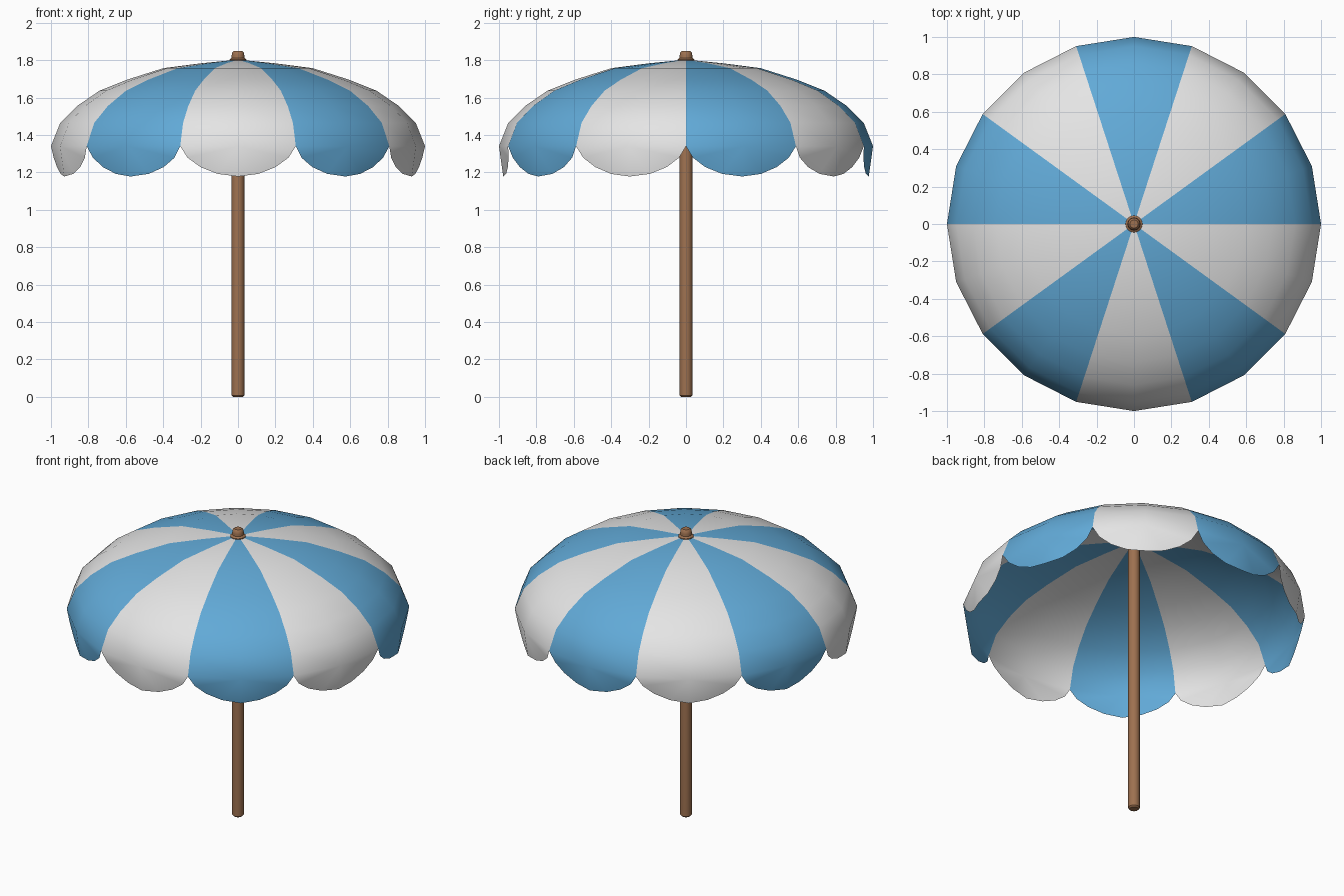
import bpy, bmesh
from math import cos, sin, pi
from mathutils import Vector

cube = bpy.data.objects.get("Cube")
if cube:
    bpy.data.objects.remove(cube, do_unlink=True)


def material(name, rgb):
    mat = bpy.data.materials.new(name)
    mat.use_nodes = True
    mat.diffuse_color = (*rgb, 1)
    mat.node_tree.nodes["Principled BSDF"].inputs["Base Color"].default_value = (*rgb, 1)
    return mat


blue = material("sky blue fabric", (0.12, 0.40, 0.68))
white = material("white fabric", (0.78, 0.78, 0.78))
wood = material("brown wood", (0.34, 0.165, 0.08))


def finish(bm, name, mats, angle):
    bmesh.ops.recalc_face_normals(bm, faces=bm.faces)
    mesh = bpy.data.meshes.new(name)
    bm.to_mesh(mesh)
    bm.free()
    for mat in mats:
        mesh.materials.append(mat)
    obj = bpy.data.objects.new(name, mesh)
    bpy.context.collection.objects.link(obj)
    bpy.ops.object.select_all(action="DESELECT")
    obj.select_set(True)
    bpy.context.view_layer.objects.active = obj
    bpy.ops.object.shade_smooth_by_angle(angle=angle)
    return obj


def ring(bm, radius, z, sides):
    return [bm.verts.new((radius * cos(2 * pi * i / sides), radius * sin(2 * pi * i / sides), z))
            for i in range(sides)]


def lathe(name, profile, mat, sides=20):
    """Solid of revolution with flat ends."""
    bm = bmesh.new()
    rings = [ring(bm, r, z, sides) for r, z in profile]
    for a, b in zip(rings, rings[1:]):
        for i in range(sides):
            j = (i + 1) % sides
            bm.faces.new((a[i], a[j], b[j], b[i]))
    bm.faces.new(rings[0])
    bm.faces.new(rings[-1])
    return finish(bm, name, [mat], 0.7)


# Canopy dome: ten panels, two segments each
SIDES = 20
RIM_Z, DROP = 1.34, 0.162
dome = [(0.2, 1.783), (0.4, 1.757), (0.595, 1.695), (0.74, 1.637),
        (0.86, 1.555), (0.95, 1.465), (1.0, RIM_Z)]
bm = bmesh.new()
apex = bm.verts.new((0, 0, 1.803))
rings = [ring(bm, r, z, SIDES) for r, z in dome]


def add_face(verts, segment):
    bm.faces.new(verts).material_index = (segment // 2) % 2


for i in range(SIDES):
    j = (i + 1) % SIDES
    add_face((apex, rings[0][i], rings[0][j]), i)
    for a, b in zip(rings, rings[1:]):
        add_face((a[i], b[i], b[j], a[j]), i)


# Scalloped flaps hanging from the rim, deepest at each panel centre
def hang(point, u):
    depth = (1 - u * u) ** 0.65
    s = 1 - 0.023 * depth
    return bm.verts.new((point.x * s, point.y * s, RIM_Z - DROP * depth))


rim = rings[-1]
for panel in range(SIDES // 2):
    start, mid, end = (rim[(2 * panel + k) % SIDES] for k in range(3))
    tip = hang(mid.co, 0)
    for corner in (start, end):
        curve = [hang(Vector(mid.co).lerp(corner.co, u), u) for u in (0.36, 0.66, 0.88)]
        add_face([corner, mid, tip] + curve, 2 * panel)
finish(bm, "canopy", [blue, white], 1.0)

# Pole with softened ends, and a small collar where it leaves the canopy
lathe("pole", [(0.026, 0), (0.034, 0.008), (0.034, 1.825), (0.031, 1.842), (0.022, 1.85)], wood)
lathe("collar", [(0.045, 1.79), (0.045, 1.803), (0.034, 1.812)], wood)
